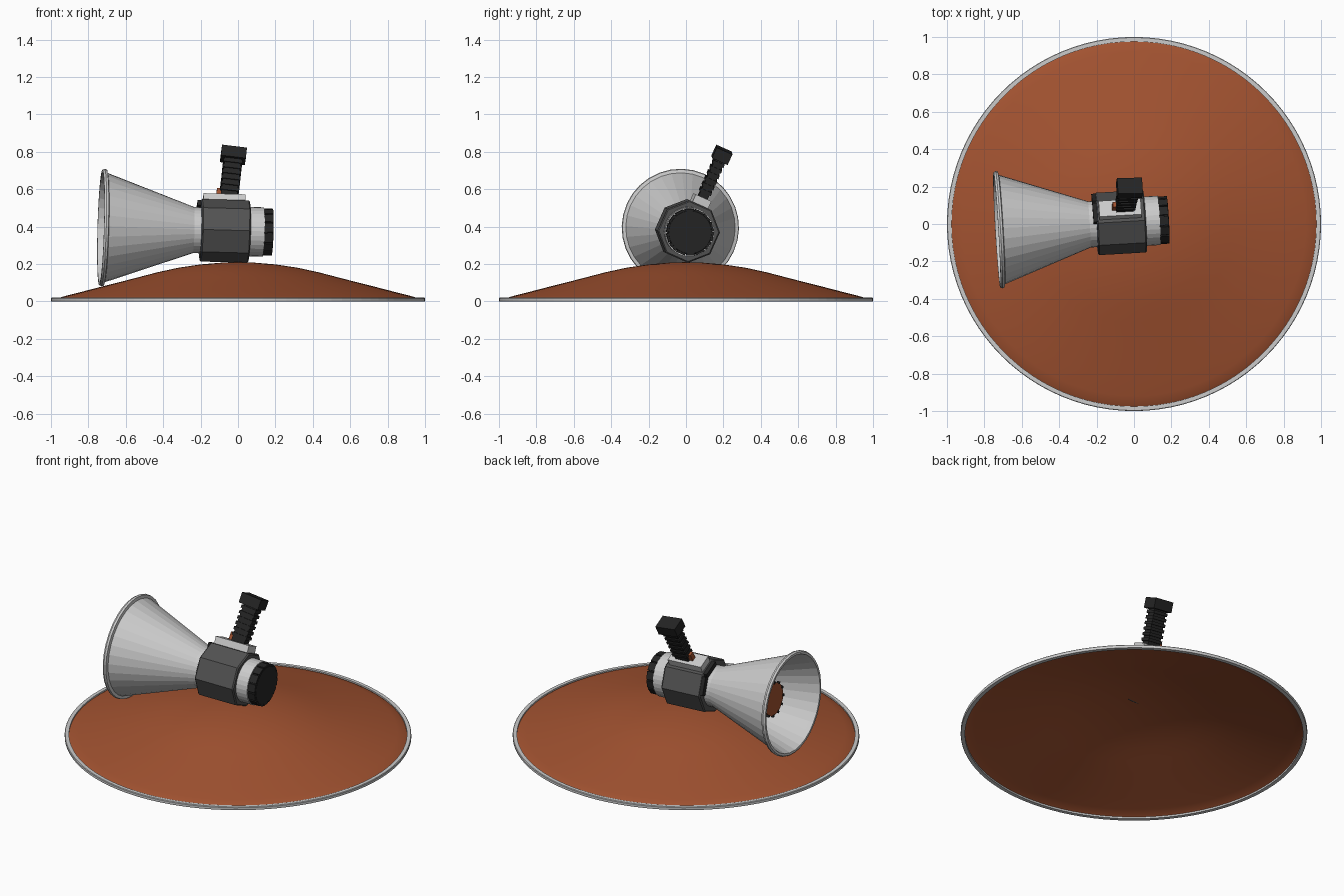
import bpy, bmesh
from math import sin, cos, pi, radians
from mathutils import Matrix, Vector

if "Cube" in bpy.data.objects:
    bpy.data.objects.remove(bpy.data.objects["Cube"])


def material(name, r, g, b):
    m = bpy.data.materials.new(name)
    m.diffuse_color = (r, g, b, 1)
    m.use_nodes = True
    m.node_tree.nodes["Principled BSDF"].inputs["Base Color"].default_value = m.diffuse_color
    return m


RUST = material("rust_orange", 0.36, 0.085, 0.03)
LIGHT = material("light_grey", 0.55, 0.55, 0.55)
DARK = material("dark_grey", 0.085, 0.085, 0.085)
BLACK = material("black", 0.018, 0.018, 0.018)

# Megaphone frame: local x is the horn axis (mouth at -x), local z points up the grip
FRAME = (Matrix.Translation((0, 0.0116, 0.375)) @ Matrix.Rotation(0.058, 4, 'Z')
         @ Matrix.Rotation(0.028, 4, 'Y') @ Matrix.Rotation(radians(-24), 4, 'X'))
# Grip frame leans back a little from the mounting plate
GRIP = FRAME @ Matrix.Translation((-0.05, 0, 0.2)) @ Matrix.Rotation(0.1, 4, 'Y')


def finish(name, bm, mat, matrix=None, smooth=False):
    bmesh.ops.remove_doubles(bm, verts=bm.verts, dist=1e-5)
    bmesh.ops.recalc_face_normals(bm, faces=bm.faces)
    me = bpy.data.meshes.new(name)
    bm.to_mesh(me)
    bm.free()
    me.materials.append(mat)
    ob = bpy.data.objects.new(name, me)
    bpy.context.collection.objects.link(ob)
    if matrix is not None:
        me.transform(matrix)
    if smooth:
        bpy.ops.object.select_all(action='DESELECT')
        ob.select_set(True)
        bpy.context.view_layer.objects.active = ob
        bpy.ops.object.shade_smooth_by_angle(angle=radians(35))
    return ob


def lathe(name, profile, n, mat, axis='X', matrix=None, closed=False, smooth=False, phase=0.0):
    """Revolve (position along axis, radius) points in n steps."""
    bm = bmesh.new()
    rings = []
    for t, r in profile:
        ring = []
        for i in range(n):
            a = 2 * pi * i / n + phase
            c, s = r * cos(a), r * sin(a)
            ring.append(bm.verts.new((t, c, s) if axis == 'X' else (c, s, t)))
        rings.append(ring)
    pairs = list(zip(rings, rings[1:])) + ([(rings[-1], rings[0])] if closed else [])
    for a, b in pairs:
        for i in range(n):
            bm.faces.new((a[i], a[(i + 1) % n], b[(i + 1) % n], b[i]))
    bmesh.ops.dissolve_degenerate(bm, dist=1e-6, edges=bm.edges)
    return finish(name, bm, mat, matrix, smooth)


def boxes(name, items, mat, matrix):
    """Boxes given as (centre, size, turn about x)."""
    bm = bmesh.new()
    for centre, size, turn in items:
        bmesh.ops.create_cube(bm, size=1, matrix=Matrix.Rotation(turn, 4, 'X')
                              @ Matrix.Translation(centre) @ Matrix.Diagonal((*size, 1)))
    return finish(name, bm, mat, matrix)


# Shallow dome base and its rim
lathe("dome_base", [(0.21, 0), (0.208, 0.08), (0.198, 0.2), (0.18, 0.32), (0.156, 0.43),
                    (0.13, 0.53), (0.104, 0.63), (0.079, 0.73), (0.053, 0.83),
                    (0.03, 0.92), (0.017, 0.965), (0.008, 0.98)],
      96, RUST, axis='Z', smooth=True)
lathe("base_rim", [(0, 0.975), (0, 0.998), (0.004, 1.0), (0.016, 1.0), (0.02, 0.997), (0.02, 0.975)],
      96, LIGHT, axis='Z', closed=True)

# Horn: thin-walled flare with a rolled lip
lathe("horn", [(-0.19, 0), (-0.19, 0.122), (-0.24, 0.124), (-0.708, 0.293), (-0.712, 0.311),
               (-0.724, 0.314), (-0.735, 0.308), (-0.735, 0.294), (-0.71, 0.284),
               (-0.25, 0.112), (-0.22, 0.1), (-0.22, 0)], 32, LIGHT, matrix=FRAME)

# Sound plug inside the horn, with small teeth around its face
lathe("horn_plug", [(-0.22, 0.03), (-0.5, 0.035), (-0.59, 0.1), (-0.605, 0.1), (-0.6, 0)],
      24, RUST, matrix=FRAME)
boxes("plug_teeth", [((-0.6, 0, 0.102), (0.016, 0.014, 0.014), 2 * pi * i / 12) for i in range(12)],
      BLACK, FRAME)

# Octagonal body, rear collar and ridged battery cap
lathe("body", [(-0.202, 0), (-0.202, 0.16), (-0.195, 0.167), (0.053, 0.167), (0.06, 0.16), (0.06, 0)],
      8, DARK, matrix=FRAME, phase=pi / 8)
lathe("rear_collar", [(0.05, 0), (0.05, 0.132), (0.135, 0.132), (0.135, 0)], 32, LIGHT, matrix=FRAME)
lathe("rear_cap", [(0.13, 0), (0.13, 0.12), (0.178, 0.12), (0.184, 0.114), (0.184, 0)],
      32, BLACK, matrix=FRAME)
boxes("cap_ridges", [((0.158, 0, 0.118), (0.05, 0.048, 0.014), 2 * pi * i / 14) for i in range(14)],
      BLACK, FRAME)

# Dark brackets on the front of the body, beneath and beside the grip
boxes("front_brackets", [((-0.205, 0, 0.138), (0.03, 0.11, 0.03), 0),
                         ((-0.205, 0, 0.138), (0.03, 0.11, 0.03), -pi / 4)], BLACK, FRAME)

# Grip: mounting plate, ribbed handle, end block and trigger
boxes("grip_plate", [((-0.075, 0, 0.172), (0.225, 0.092, 0.05), 0)], LIGHT, FRAME)
boxes("grip_handle", [((0, 0, 0.1), (0.088, 0.052, 0.24), 0)], BLACK, GRIP)
boxes("grip_ribs", [((0, 0, 0.035 + 0.033 * i), (0.102, 0.066, 0.018), 0) for i in range(6)],
      BLACK, GRIP)
boxes("grip_end_block", [((0, 0, 0.248), (0.134, 0.092, 0.062), 0)], BLACK, GRIP)
boxes("trigger", [((-0.055, 0, 0.015), (0.025, 0.03, 0.045), 0)], RUST, GRIP)
